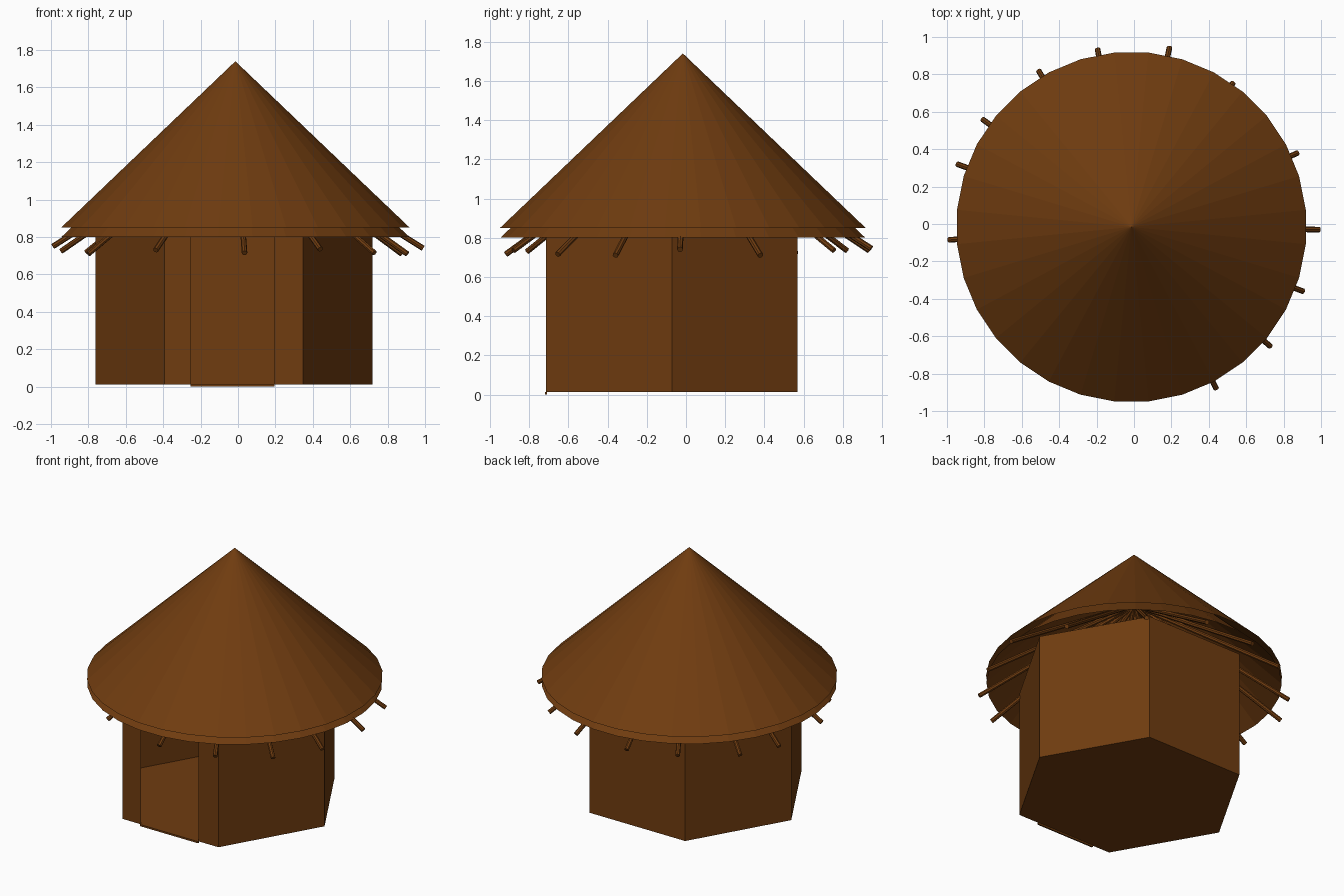
import bpy, bmesh, math
from mathutils import Vector

if "Cube" in bpy.data.objects:
    bpy.data.objects.remove(bpy.data.objects["Cube"])

brown = bpy.data.materials.new("thatch brown")
brown.diffuse_color = (0.16, 0.045, 0.005, 1)
brown.use_nodes = True
brown.node_tree.nodes["Principled BSDF"].inputs["Base Color"].default_value = brown.diffuse_color


def make(name, bm):
    me = bpy.data.meshes.new(name)
    bm.to_mesh(me)
    bm.free()
    ob = bpy.data.objects.new(name, me)
    bpy.context.collection.objects.link(ob)
    me.materials.append(brown)
    return ob


def quad_wall(bm, a, b, z0, z1):
    bm.faces.new([bm.verts.new(p) for p in (
        (a[0], a[1], z0), (b[0], b[1], z0), (b[0], b[1], z1), (a[0], a[1], z1))])


# Thin hexagonal walls with a door opening in the front side, plus the floor
CX, CY, R, FLOOR, TOP = -0.022, -0.072, 0.741, 0.012, 0.895
corners = [(CX + R * math.cos(math.radians(60 * i)),
            CY + R * math.sin(math.radians(60 * i))) for i in range(6)]
bm = bmesh.new()
for i in range(6):
    a, b = corners[i], corners[(i + 1) % 6]
    if i == 4:  # front side: two panels and a lintel
        y = a[1]
        left, right = (-0.25, y), (0.195, y)
        quad_wall(bm, a, left, FLOOR, TOP)
        quad_wall(bm, right, b, FLOOR, TOP)
        quad_wall(bm, left, right, 0.80, TOP)
    else:
        quad_wall(bm, a, b, FLOOR, TOP)
bmesh.ops.remove_doubles(bm, verts=bm.verts, dist=1e-4)
make("hut_walls", bm)

bm = bmesh.new()
bm.faces.new([bm.verts.new((x, y, FLOOR)) for x, y in reversed(corners)])
make("floor", bm)

# Low threshold at the door
bm = bmesh.new()
bmesh.ops.create_cube(bm, size=1)
for v in bm.verts:
    v.co = Vector((-0.03 + v.co.x * 0.45, corners[4][1] + v.co.y * 0.01, 0.006 + v.co.z * 0.012))
make("door_threshold", bm)


# Two stacked open cones form the layered roof
def roof(name, rim_r, rim_z, apex_z, n=32):
    bm = bmesh.new()
    cx, cy = -0.014, -0.016
    tip = bm.verts.new((cx, cy, apex_z))
    rim = []
    for i in range(n):
        t = 2 * math.pi * (i + 0.5) / n
        rim.append(bm.verts.new((cx + rim_r * math.cos(t), cy + rim_r * math.sin(t), rim_z)))
    for i in range(n):
        bm.faces.new((rim[i], rim[(i + 1) % n], tip))
    make(name, bm)


roof("roof_outer", 0.937, 0.85, 1.74)
roof("roof_lower", 0.935, 0.80, 1.69)

# Rafters radiating from below the peak and poking out past the eaves
tips = [(0.99, -0.03, 0.74), (0.875, 0.38, 0.71), (0.53, 0.755, 0.735),
        (0.19, 0.945, 0.745), (-0.195, 0.935, 0.735), (-0.51, 0.82, 0.735),
        (-0.81, 0.56, 0.72), (-0.945, 0.32, 0.725), (-0.99, -0.085, 0.75),
        (-0.80, -0.45, 0.71), (-0.44, -0.81, 0.73), (0.035, -0.92, 0.715),
        (0.44, -0.88, 0.735), (0.73, -0.655, 0.715), (0.905, -0.36, 0.71)]
peak = Vector((-0.014, -0.016, 1.37))
for k, p in enumerate(tips):
    end = Vector(p)
    d = end - peak
    bm = bmesh.new()
    bmesh.ops.create_cone(bm, cap_ends=True, segments=8, radius1=0.015, radius2=0.015,
                          depth=d.length)
    ob = make(f"rafter_{k + 1}", bm)
    ob.location = (end + peak) / 2
    ob.rotation_euler = d.to_track_quat('Z', 'Y').to_euler()
